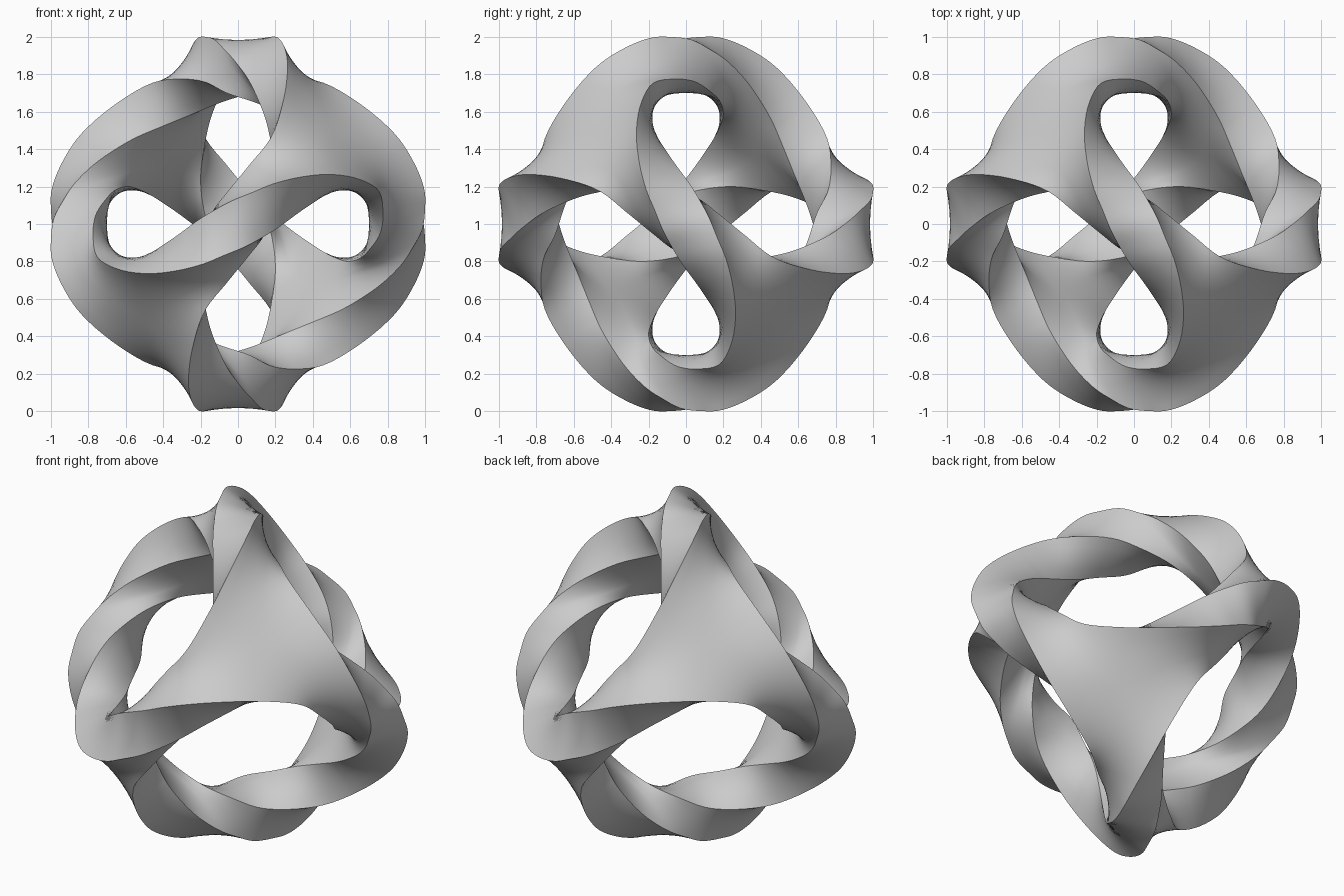
import bpy
import bmesh
from mathutils import Vector, Matrix

cube = bpy.data.objects.get("Cube")
if cube:
    bpy.data.objects.remove(cube, do_unlink=True)

# Rotations: half turns about the axes, and a third turn about one plate
half_x, half_y, half_z = (Matrix.Diagonal(d) for d in ((1, -1, -1), (-1, 1, -1), (-1, -1, 1)))
third = Matrix(((0, -1, 0), (0, 0, 1), (-1, 0, 0)))
turns = [h @ r for h in (Matrix.Identity(3), half_x, half_y, half_z)
         for r in (Matrix.Identity(3), third, third @ third)]

# Outer and inner edge of one plate side, from the top arm to the back arm
outer_points = [Vector(p) for p in (
    (-.125, -.03, .985), (-.17, .08, 1), (-.215, .19, .995), (-.25, .33, .94), (-.265, .48, .84),
    (-.245, .63, .67), (-.18, .75, .47), (-.06, .775, .315), (.05, .76, .18), (.14, .7, .06))]
inner_points = [Vector(p) for p in (
    (.125, .03, .985), (.075, .125, .935), (.02, .215, .875), (-.05, .31, .78), (-.105, .39, .67),
    (-.15, .46, .55), (-.18, .52, .41), (-.2, .585, .25), (-.185, .65, .09), (-.14, .7, -.06))]
ALONG = 20   # steps from an arm's end to the plate centre
ACROSS = 10  # steps across an arm


def spline(points, other):
    """Smooth curve that continues into the neighbouring plates at both ends."""
    p = [half_z @ other[1]] + points + [half_y @ other[-2]]
    spans, count = len(points) - 1, 2 * ALONG
    curve = []
    for k in range(count + 1):
        s = k * spans / count
        i = min(int(s), spans - 1)
        t = s - i
        a, b, c, d = p[i:i + 4]
        curve.append(b + (c - a) * (t / 2) + (a * 2 - b * 5 + c * 4 - d) * (t * t / 2)
                     + (b * 3 - a - c * 3 + d) * (t ** 3 / 2))
    return curve


def arm_face(edge):
    """Grid of points from the arm's end to the plate centre."""
    mid = edge[ALONG]
    centre = (mid + third @ mid + third @ third @ mid) / 3
    grid = []
    for i in range(ALONG + 1):
        left, right = edge[i], third @ third @ edge[2 * ALONG - i]
        bend = (centre - (left + right) / 2) * (i / ALONG) ** 2
        grid.append([left.lerp(right, j / ACROSS) + bend * (1 - abs(2 * j / ACROSS - 1))
                     for j in range(ACROSS + 1)])
    return grid


def add_grid(bm, grid, turn, smooth):
    rows = [[bm.verts.new(turn @ p) for p in row] for row in grid]
    for a, b in zip(rows, rows[1:]):
        for j in range(len(a) - 1):
            bm.faces.new((a[j], a[j + 1], b[j + 1], b[j])).smooth = smooth


def edge_weight(edge):
    """Cotangent weight, which makes relaxing shrink the area evenly."""
    total = 0
    for loop in edge.link_loops:
        tip = loop.link_loop_prev.vert.co
        a, b = edge.verts[0].co - tip, edge.verts[1].co - tip
        total += a.dot(b) / max(a.cross(b).length, 1e-7)
    return min(max(total, 0.02), 20)


outer = spline(outer_points, inner_points)
inner = spline(inner_points, outer_points)
rim = [[a.lerp(b, j / 4) for j in range(5)] for a, b in zip(outer, inner)]

# Repeat the two arm faces and the rim around the whole form
bm = bmesh.new()
for turn in turns:
    add_grid(bm, arm_face(outer), turn, True)
    add_grid(bm, arm_face(inner), turn, True)
    add_grid(bm, rim, turn, False)
bmesh.ops.remove_doubles(bm, verts=bm.verts, dist=0.0005)
bmesh.ops.recalc_face_normals(bm, faces=bm.faces)
bmesh.ops.triangulate(bm, faces=bm.faces)

# Relax the faces between the fixed rims into taut saddles, moving along the normals only
free = [v for v in bm.verts if all(f.smooth for f in v.link_faces)]
for _ in range(10):
    bm.normal_update()
    weights = {e: edge_weight(e) for e in bm.edges}
    links = []
    for v in free:
        near = [(e.other_vert(v), weights[e]) for e in v.link_edges]
        total = sum(w for _, w in near)
        links.append((v, v.normal.copy(), [(n, w / total) for n, w in near]))
    for _ in range(12):
        for v, normal, near in links:
            place = Vector()
            for n, w in near:
                place += n.co * w
            v.co += normal * normal.dot(place - v.co)

# Keep the rim edges sharp and everything else smooth
for e in bm.edges:
    e.smooth = len({f.smooth for f in e.link_faces}) == 1
for f in bm.faces:
    f.smooth = True
bmesh.ops.translate(bm, verts=bm.verts, vec=(0, 0, 1))

mesh = bpy.data.meshes.new("twisted_sculpture")
bm.to_mesh(mesh)
bm.free()
sculpture = bpy.data.objects.new("twisted_sculpture", mesh)
bpy.context.collection.objects.link(sculpture)

# Plain grey
grey = bpy.data.materials.new("plain_grey")
grey.use_nodes = True
colour = (0.6, 0.6, 0.6, 1)
grey.diffuse_color = colour
grey.node_tree.nodes["Principled BSDF"].inputs["Base Color"].default_value = colour
mesh.materials.append(grey)
